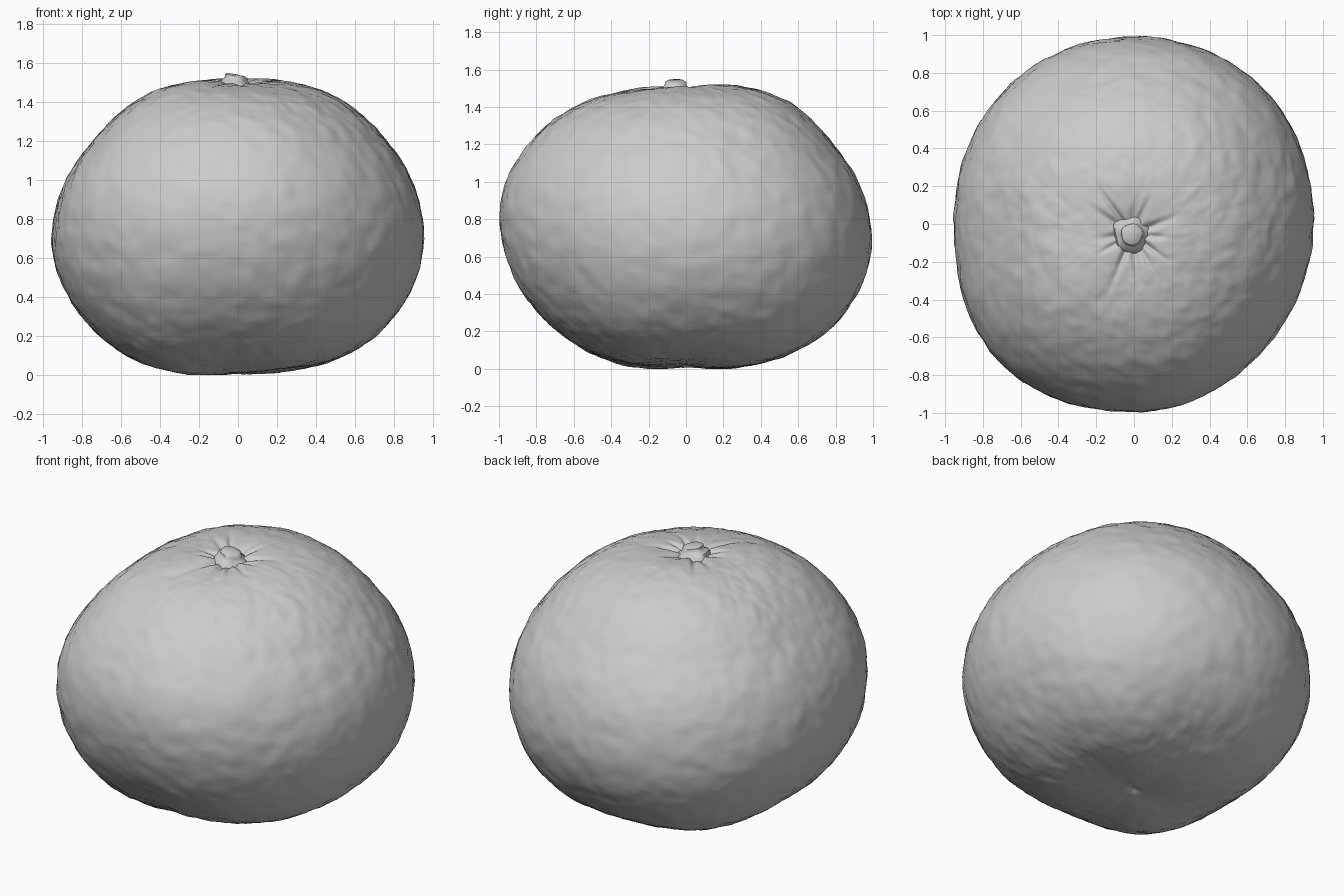
import bpy, bmesh, math, random
from mathutils import Vector, noise

cube = bpy.data.objects.get("Cube")
if cube:
    bpy.data.objects.remove(cube)
random.seed(4)

# One plain material for the whole fruit
grey = bpy.data.materials.new("plain_grey")
grey.use_nodes = True
colour = (0.6, 0.6, 0.6, 1)
grey.diffuse_color = colour
grey.node_tree.nodes["Principled BSDF"].inputs["Base Color"].default_value = colour

CENTRE = 0.75
STEM = Vector((-0.01, -0.055))
SEGMENTS, RINGS = 216, 130

# Distance from the centre every 20 degrees, from top to bottom, on four sides
SIDES = {
    "left": (.75, .80, .85, .888, .937, .953, .918, .848, .76, .73),
    "right": (.75, .795, .84, .872, .932, .957, .918, .86, .785, .735),
    "back": (.75, .815, .877, .908, .97, .995, .957, .87, .79, .735),
    "front": (.75, .785, .868, .948, .999, .972, .91, .84, .775, .735),
}
# Extra fullness between neighbouring sides
CORNERS = {("left", "back"): .019, ("right", "back"): .013,
           ("left", "front"): -.015, ("right", "front"): .048}


def smooth_sample(values, t):
    """Smooth curve through evenly spaced values, mirrored at both ends."""
    last = len(values) - 1
    i = min(int(t), last - 1)
    f = t - i
    a, b, c, d = (values[abs(k) if k <= last else 2 * last - k] for k in range(i - 1, i + 3))
    return b + f / 2 * (c - a + f * (2 * a - 5 * b + 4 * c - d + f * (3 * (b - c) + d - a)))


def side_blend(polar, turn):
    c, s = math.cos(turn), math.sin(turn)
    t = polar / math.pi * 9
    x_name, y_name = "left" if c > 0 else "right", "back" if s > 0 else "front"
    base = smooth_sample(SIDES[x_name], t) * c * c + smooth_sample(SIDES[y_name], t) * s * s
    low = .024 * math.exp(-((polar - 2.35) / .4) ** 2)
    full = CORNERS[x_name, y_name] * math.sin(polar) + low
    return base * (1 + full * math.sin(2 * turn) ** 2)


# Radial creases around the stem: direction, length, depth, width
creases = []
for i in range(12):
    creases.append((math.tau * i / 12 + random.uniform(-.16, .16), random.uniform(.2, .38),
                    random.uniform(.02, .036), random.uniform(.014, .022)))


def crease_depth(x, y):
    r = math.hypot(x, y)
    if r > 0.4:
        return 0
    angle, depth = math.atan2(y, x), 0
    for direction, length, deep, width in creases:
        diff = (angle - direction + math.pi) % math.tau - math.pi
        if abs(diff) < 1 and r < length:
            fade = min(r / .09, 1) * (1 - r / length)
            depth += deep * fade * math.exp(-(r * diff / width) ** 2)
    return depth


def skin_point(polar, turn):
    rho = side_blend(polar, turn)
    d = Vector((math.sin(polar) * math.cos(turn), math.sin(polar) * math.sin(turn), math.cos(polar)))
    # Peel texture: broad dimples and small pits
    bumps = .004 * noise.noise(d * 5) + .006 * noise.noise(d * 11) + .004 * noise.noise(d * 23)
    p = d * (rho + bumps * min(1, .3 + math.sin(polar)))
    if d.z > 0:
        pull = math.exp(-(math.sin(polar) / .45) ** 2)
        p.x += STEM.x * pull
        p.y += STEM.y * pull
        x, y = p.x - STEM.x, p.y - STEM.y
        p.z -= crease_depth(x, y) + .016 * math.exp(-(math.hypot(x, y) / .1) ** 2)
    else:
        # Small navel under the fruit
        p.z += .012 * math.exp(-(math.sin(polar) / .035) ** 2)
    p.z = max(p.z + CENTRE, 0)
    return p


def build_lathe(name, rows):
    """Skin closed rings of points, with a single point at each end."""
    bm = bmesh.new()
    rings = [[bm.verts.new(p) for p in row] for row in rows]
    for upper, lower in zip(rings, rings[1:]):
        n = max(len(upper), len(lower))
        for i in range(n):
            j = (i + 1) % n
            if len(upper) == 1:
                bm.faces.new((upper[0], lower[i], lower[j]))
            elif len(lower) == 1:
                bm.faces.new((upper[i], lower[0], upper[j]))
            else:
                bm.faces.new((upper[i], lower[i], lower[j], upper[j]))
    bmesh.ops.recalc_face_normals(bm, faces=bm.faces)
    mesh = bpy.data.meshes.new(name)
    bm.to_mesh(mesh)
    bm.free()
    mesh.materials.append(grey)
    obj = bpy.data.objects.new(name, mesh)
    bpy.context.collection.objects.link(obj)
    bpy.ops.object.select_all(action="DESELECT")
    obj.select_set(True)
    bpy.context.view_layer.objects.active = obj
    bpy.ops.object.shade_smooth_by_angle(angle=math.radians(50))


# Fruit body, with rings packed closer towards the top
rows = []
for k in range(RINGS + 1):
    polar = math.pi * (k / RINGS) ** 1.2
    count = 1 if k in (0, RINGS) else SEGMENTS
    rows.append([skin_point(polar, math.tau * i / SEGMENTS) for i in range(count)])
build_lathe("fruit_body", rows)


# Stem button: a soft collar rising to a slightly tilted cut stub
def stem_ring(radius, height, lobes):
    ring = []
    for i in range(40):
        a = math.tau * i / 40
        r = radius * (1 + lobes * math.sin(5 * a + 1) + lobes * math.sin(3 * a))
        x, y = r * math.cos(a), r * math.sin(a)
        ring.append(Vector((STEM.x + x, STEM.y + y, height - .2 * x)))
    return ring


profile = ((.046, 1.54, .03), (.057, 1.532, .03), (.058, 1.518, .03),
           (.068, 1.505, .04), (.09, 1.494, .05), (.1, 1.465, .06))
rows = [[Vector((STEM.x, STEM.y, 1.542))]] + [stem_ring(*p) for p in profile]
rows.append([Vector((STEM.x, STEM.y, 1.44))])
build_lathe("stem_button", rows)
